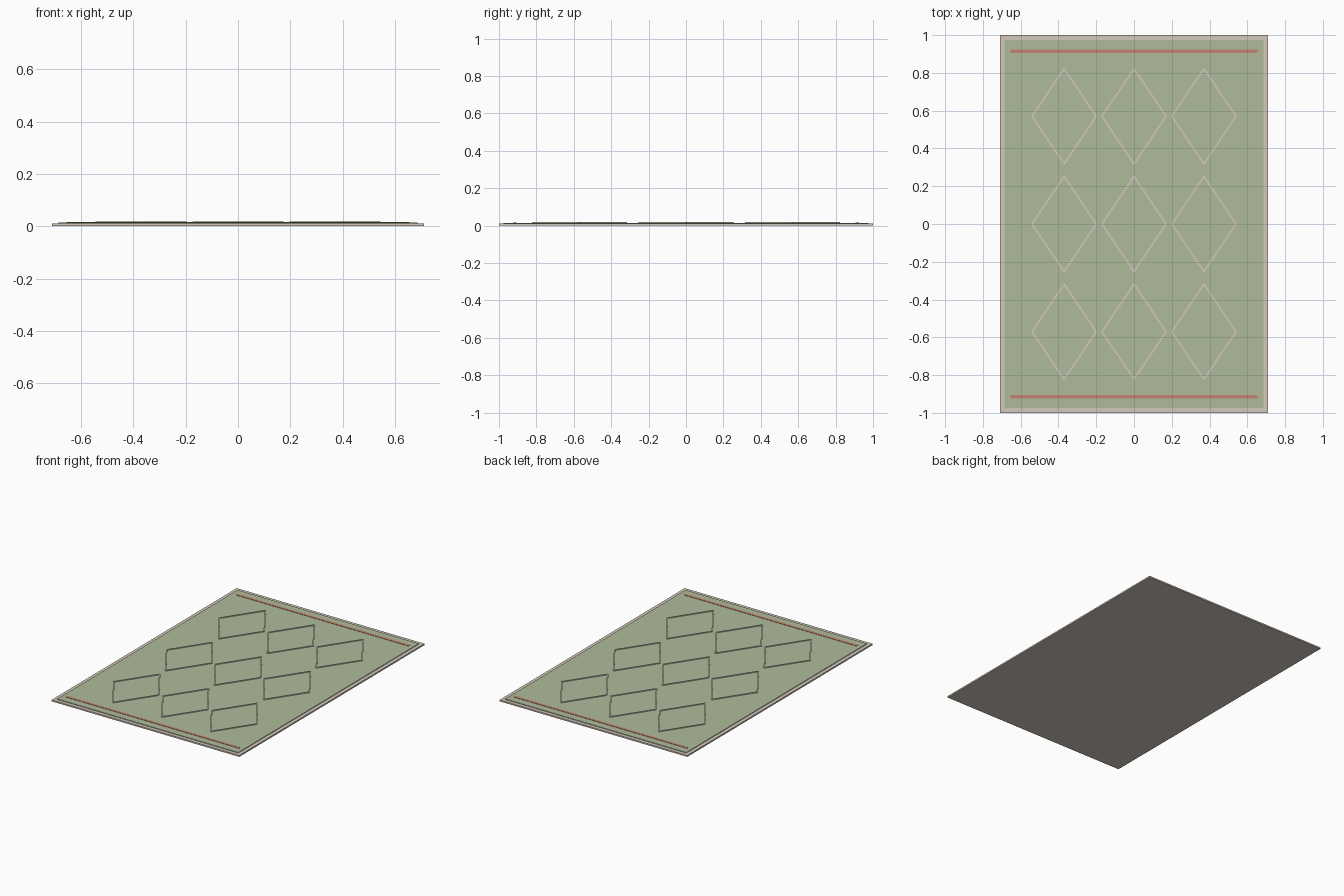
import bpy, math

if "Cube" in bpy.data.objects:
    bpy.data.objects.remove(bpy.data.objects["Cube"])

def material(name, c):
    m = bpy.data.materials.new(name)
    m.diffuse_color = (*c, 1)
    m.use_nodes = True
    m.node_tree.nodes["Principled BSDF"].inputs["Base Color"].default_value = m.diffuse_color
    return m

cream = material("cream", (0.66, 0.58, 0.50))
sage = material("sage", (0.43, 0.50, 0.33))
rose = material("rose", (0.55, 0.22, 0.17))

def box(name, x, y, z0, z1, sx, sy, mat, rot=0):
    bpy.ops.mesh.primitive_cube_add(size=1, location=(x, y, (z0 + z1) / 2), rotation=(0, 0, rot))
    o = bpy.context.object
    o.name = name
    o.scale = (sx, sy, z1 - z0)
    o.data.materials.append(mat)
    return o

# woven base and raised field
box("rug_border", 0, 0, 0, 0.010, 1.42, 2.0, cream)
box("rug_field", 0, 0, 0.006, 0.014, 1.37, 1.95, sage)

# end stripes
for s in (-1, 1):
    box("end_stripe", 0, s * 0.915, 0.010, 0.016, 1.31, 0.018, rose)

# diamond outlines, four thin bars each
W, H = 0.17, 0.252
for cx in (-0.37, 0, 0.37):
    for cy in (-0.57, 0, 0.57):
        for sx in (-1, 1):
            for sy in (-1, 1):
                box("diamond_bar", cx + sx * W / 2, cy + sy * H / 2, 0.012, 0.018,
                    math.hypot(W, H), 0.009, cream, math.atan2(-sy * H, sx * W))
